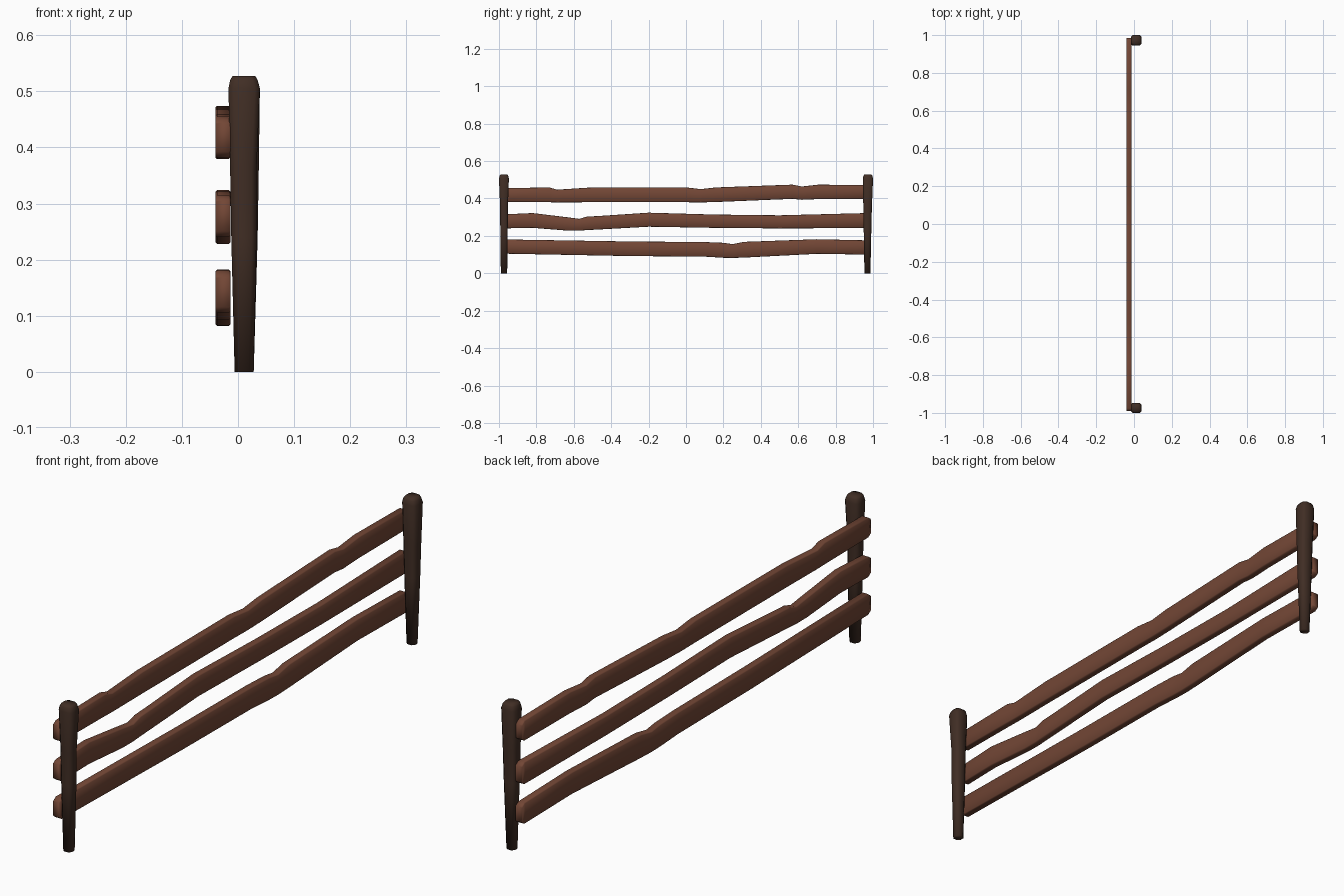
import bpy, bmesh

if "Cube" in bpy.data.objects:
    bpy.data.objects.remove(bpy.data.objects["Cube"])


def material(name, rgb):
    m = bpy.data.materials.new(name)
    m.diffuse_color = (*rgb, 1)
    m.use_nodes = True
    m.node_tree.nodes["Principled BSDF"].inputs["Base Color"].default_value = m.diffuse_color
    return m


rail_wood = material("reddish brown wood", (0.17, 0.062, 0.036))
post_wood = material("dark brown wood", (0.052, 0.027, 0.018))


def loft(name, rings, mat):
    """Skin a list of equal-length point rings and cap both ends."""
    bm = bmesh.new()
    loops = [[bm.verts.new(p) for p in r] for r in rings]
    n = len(loops[0])
    for a, b in zip(loops, loops[1:]):
        for i in range(n):
            j = (i + 1) % n
            bm.faces.new((a[i], a[j], b[j], b[i]))
    bm.faces.new(loops[0])
    bm.faces.new(loops[-1])
    bmesh.ops.recalc_face_normals(bm, faces=bm.faces)
    me = bpy.data.meshes.new(name)
    bm.to_mesh(me)
    bm.free()
    me.materials.append(mat)
    ob = bpy.data.objects.new(name, me)
    bpy.context.collection.objects.link(ob)
    for p in me.polygons:
        p.use_smooth = True
    return ob


def rail(name, stations):
    """Wavy plank along y; stations are (y, bottom z, top z)."""
    x0, x1, c = -0.0405, -0.0135, 0.003
    rings = []
    for y, lo, hi in stations:
        rings.append([(x0, y, lo + c), (x0 + c, y, lo), (x1 - c, y, lo), (x1, y, lo + c),
                      (x1, y, hi - c), (x1 - c, y, hi), (x0 + c, y, hi), (x0, y, hi - c)])
    loft(name, rings, rail_wood)


# Three hand-hewn rails
rail("top_rail", [
    (-0.99, .392, .445), (-0.975, .382, .455), (-0.73, .38, .459), (-0.69, .379, .447),
    (-0.52, .38, .458), (0.0, .38, .459), (0.08, .379, .45), (0.16, .381, .459),
    (0.57, .398, .474), (0.62, .393, .464), (0.71, .397, .474), (0.97, .398, .471),
    (0.985, .408, .46)])
rail("middle_rail", [
    (-0.99, .25, .306), (-0.975, .24, .315), (-0.82, .243, .322), (-0.63, .228, .299),
    (-0.57, .228, .291), (-0.53, .231, .303), (-0.47, .234, .306), (-0.2, .249, .324),
    (0.15, .243, .314), (0.5, .24, .31), (0.97, .242, .322), (0.985, .252, .312)])
rail("bottom_rail", [
    (-0.99, .115, .17), (-0.975, .105, .181), (-0.3, .092, .17), (0.1, .089, .167),
    (0.2, .083, .163), (0.25, .082, .156), (0.31, .084, .168), (0.7, .104, .182),
    (0.97, .1, .176), (0.985, .11, .166)])


def post(name, side, levels):
    """Chamfered tapering post; levels are (z, x0, x1, inner |y|, outer |y|)."""
    rings = []
    for z, x0, x1, a, b in levels:
        c = 0.009
        ring = [(x0 + c, a), (x1 - c, a), (x1, a + c), (x1, b - c),
                (x1 - c, b), (x0 + c, b), (x0, b - c), (x0, a + c)]
        rings.append([(x, side * y, z) for x, y in ring])
    loft(name, rings, post_wood)


# Two end posts, wider at the top with bevelled caps
post("front_post", -1, [
    (0, -.006, .028, .956, .99), (.24, -.012, .033, .953, .993),
    (.36, -.014, .033, .952, .994), (.505, -.017, .039, .947, 1.0),
    (.52, -.014, .035, .95, .997), (.527, -.010, .031, .954, .993)])
post("back_post", 1, [
    (0, -.006, .028, .954, .986), (.24, -.012, .035, .95, .991),
    (.36, -.014, .037, .948, .994), (.505, -.017, .039, .945, 1.0),
    (.52, -.014, .035, .948, .997), (.527, -.010, .031, .952, .993)])
